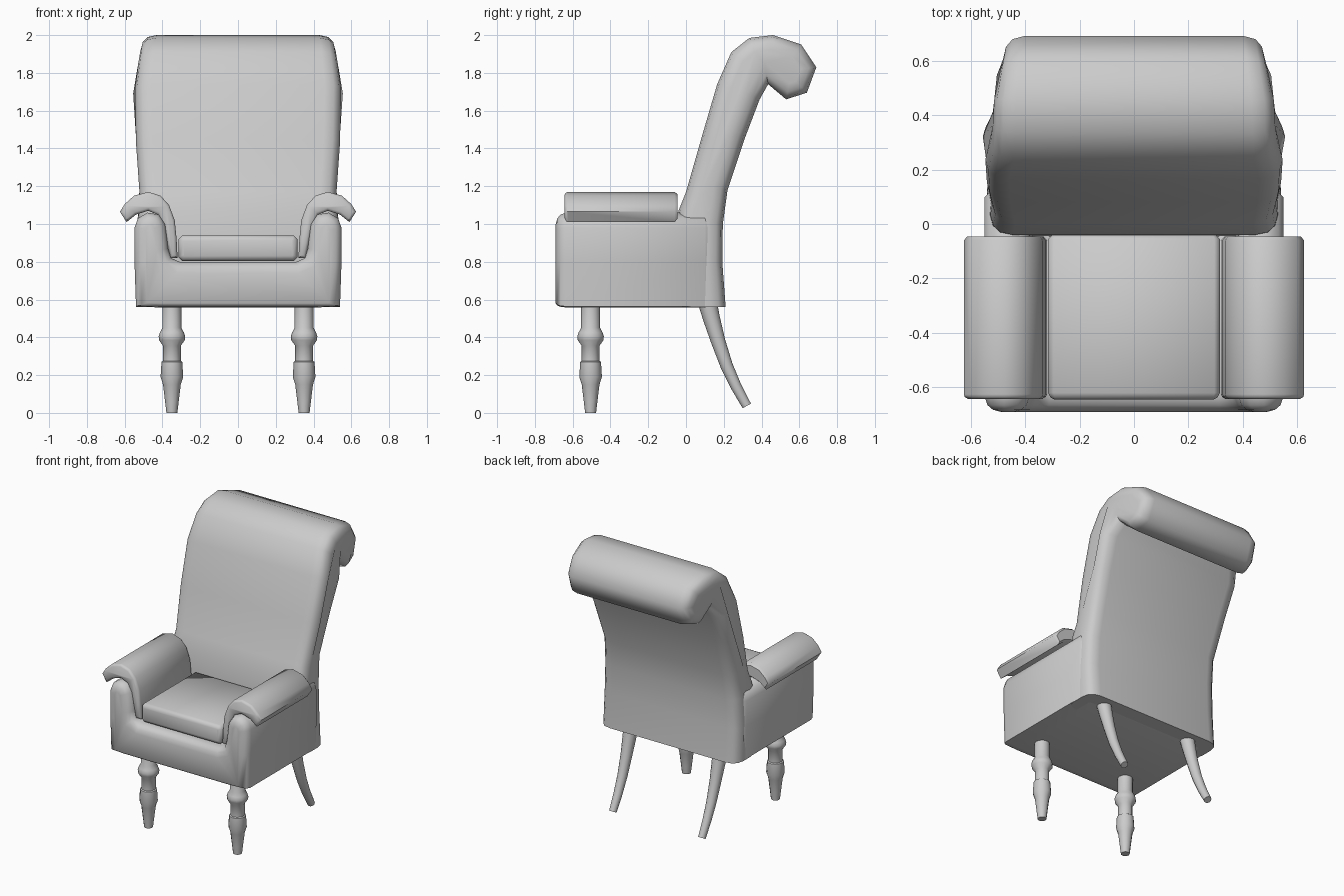
import bpy, bmesh, math
from mathutils import Vector

cube = bpy.data.objects.get("Cube")
if cube:
    bpy.data.objects.remove(cube)

mat = bpy.data.materials.new("plain_grey")
mat.use_nodes = True
GREY = (0.6, 0.6, 0.6, 1)
mat.diffuse_color = GREY
mat.node_tree.nodes["Principled BSDF"].inputs["Base Color"].default_value = GREY


def loft(name, rings, angle=50):
    """Skin closed rings of points and cap both ends."""
    bm = bmesh.new()
    loops = [[bm.verts.new(p) for p in ring] for ring in rings]
    for a, b in zip(loops, loops[1:]):
        for i in range(len(a)):
            j = (i + 1) % len(a)
            bm.faces.new((a[i], a[j], b[j], b[i]))
    bm.faces.new(loops[0])
    bm.faces.new(loops[-1])
    bmesh.ops.recalc_face_normals(bm, faces=bm.faces)
    mesh = bpy.data.meshes.new(name)
    bm.to_mesh(mesh)
    bm.free()
    mesh.shade_smooth()
    mesh.set_sharp_from_angle(angle=math.radians(angle))
    mesh.materials.append(mat)
    obj = bpy.data.objects.new(name, mesh)
    bpy.context.collection.objects.link(obj)
    return obj


def inset(profile, d):
    """Shrink a closed 2D outline by d."""
    pts = [Vector(p) for p in profile]
    n = len(pts)
    area = sum(pts[i].x * pts[(i + 1) % n].y - pts[(i + 1) % n].x * pts[i].y for i in range(n))
    side = 1 if area > 0 else -1
    out = []
    for i, p in enumerate(pts):
        e1 = (p - pts[i - 1]).normalized()
        e2 = (pts[(i + 1) % n] - p).normalized()
        n1, n2 = Vector((-e1.y, e1.x)), Vector((-e2.y, e2.x))
        out.append(p + (n1 + n2) * (side * d / (1 + n1.dot(n2))))
    return out


def along_y(name, profile, rings, place=lambda x, y, z: (x, y, z), angle=50):
    """Extrude an x-z outline along y; rings hold (y, inset)."""
    return loft(name, [[place(p.x, y, p.y) for p in inset(profile, d)] for y, d in rings], angle)


# Seat base with upright arms
half = [(0.42, 0.555), (0.54, 0.57), (0.548, 0.8), (0.548, 0.98), (0.53, 1.03), (0.48, 1.06),
        (0.42, 1.05), (0.385, 1.0), (0.37, 0.87), (0.355, 0.82), (0.31, 0.8)]
outline = half + [(-x, z) for x, z in reversed(half)]


def keep_base(x, y, z):
    return (x, y, 0.56 + (z - 0.56) * 0.35 if z < 0.66 else z)


along_y("seat_base", outline,
        [(-0.69, 0.06), (-0.682, 0.03), (-0.665, 0.01), (-0.635, 0), (0.1, 0), (0.15, 0.05)],
        keep_base)

# Scrolled backrest: side outline lofted across the width
side = [(-0.03, 0.56), (-0.045, 0.8), (-0.04, 1.07), (0.0, 1.17), (0.08, 1.45), (0.165, 1.74),
        (0.24, 1.91), (0.335, 1.985), (0.46, 2.0), (0.61, 1.95), (0.69, 1.83), (0.64, 1.695),
        (0.53, 1.66), (0.435, 1.74), (0.39, 1.66), (0.31, 1.45), (0.22, 1.18), (0.195, 1.0),
        (0.192, 0.8), (0.21, 0.56)]
widths = [(0.5, 0.54), (0.9, 0.54), (1.17, 0.52), (1.66, 0.555), (2.05, 0.51)]


def half_width(y, z):
    if y > 0.42:
        return 0.52 - (y - 0.42) * 0.15
    for (z0, w0), (z1, w1) in zip(widths, widths[1:]):
        if z <= z1:
            return w0 + (w1 - w0) * (z - z0) / (z1 - z0)
    return widths[-1][1]


back_rings = []
for t, d in [(1, 0.075), (0.98, 0.035), (0.93, 0.01), (0.84, 0)]:
    ring = [(t * half_width(*full), p.x, 0.56 if full[1] < 0.6 else p.y)
            for full, p in zip(side, inset(side, d))]
    back_rings.append(ring)
mirrored = [[(-x, y, z) for x, y, z in r] for r in reversed(back_rings)]
loft("backrest", back_rings + mirrored, 60)

# Seat cushion
cushion = [(0.295, 0.805), (0.315, 0.825), (0.315, 0.92), (0.295, 0.94)]
cushion += [(-x, z) for x, z in reversed(cushion)]
along_y("seat_cushion", cushion,
        [(-0.645, 0.025), (-0.637, 0.008), (-0.62, 0), (-0.055, 0), (-0.04, 0.015)])

# Curled arm pads, turned front legs and swept back legs
pad = [(0.32, 0.82), (0.325, 0.92), (0.335, 1.02), (0.365, 1.1), (0.41, 1.15), (0.475, 1.17),
       (0.55, 1.15), (0.6, 1.105), (0.625, 1.065), (0.59, 1.01), (0.54, 1.05), (0.475, 1.07),
       (0.425, 1.05), (0.395, 0.99), (0.375, 0.9), (0.36, 0.82)]
turning = [(0.6, 0.05), (0.45, 0.05), (0.425, 0.064), (0.405, 0.07), (0.385, 0.068),
           (0.355, 0.047), (0.275, 0.047), (0.27, 0.055), (0.19, 0.06), (0.15, 0.047),
           (0.06, 0.036), (0.0, 0.029)]
sweep = [(0.105, 0.62, 0.052), (0.135, 0.5, 0.045), (0.17, 0.38, 0.038), (0.215, 0.25, 0.033),
         (0.265, 0.14, 0.029), (0.322, 0.037, 0.025)]
circle = [(math.cos(a * math.tau / 12), math.sin(a * math.tau / 12)) for a in range(12)]

for s, label in ((1, "left"), (-1, "right")):
    along_y(label + "_arm_pad", pad,
            [(-0.643, 0.014), (-0.635, 0.003), (-0.625, 0), (-0.06, 0), (-0.045, 0.012)],
            lambda x, y, z: (s * x, y, z))
    loft(label + "_front_leg",
         [[(s * 0.35 + r * c, -0.505 + r * k, z) for c, k in circle] for z, r in turning])
    rings = []
    for i, (y, z, r) in enumerate(sweep):
        a, b = sweep[max(i - 1, 0)], sweep[min(i + 1, len(sweep) - 1)]
        d = Vector((b[0] - a[0], b[1] - a[1])).normalized()
        rings.append([(s * 0.35 + r * c, y - r * k * d.y, z + r * k * d.x) for c, k in circle])
    loft(label + "_back_leg", rings)
